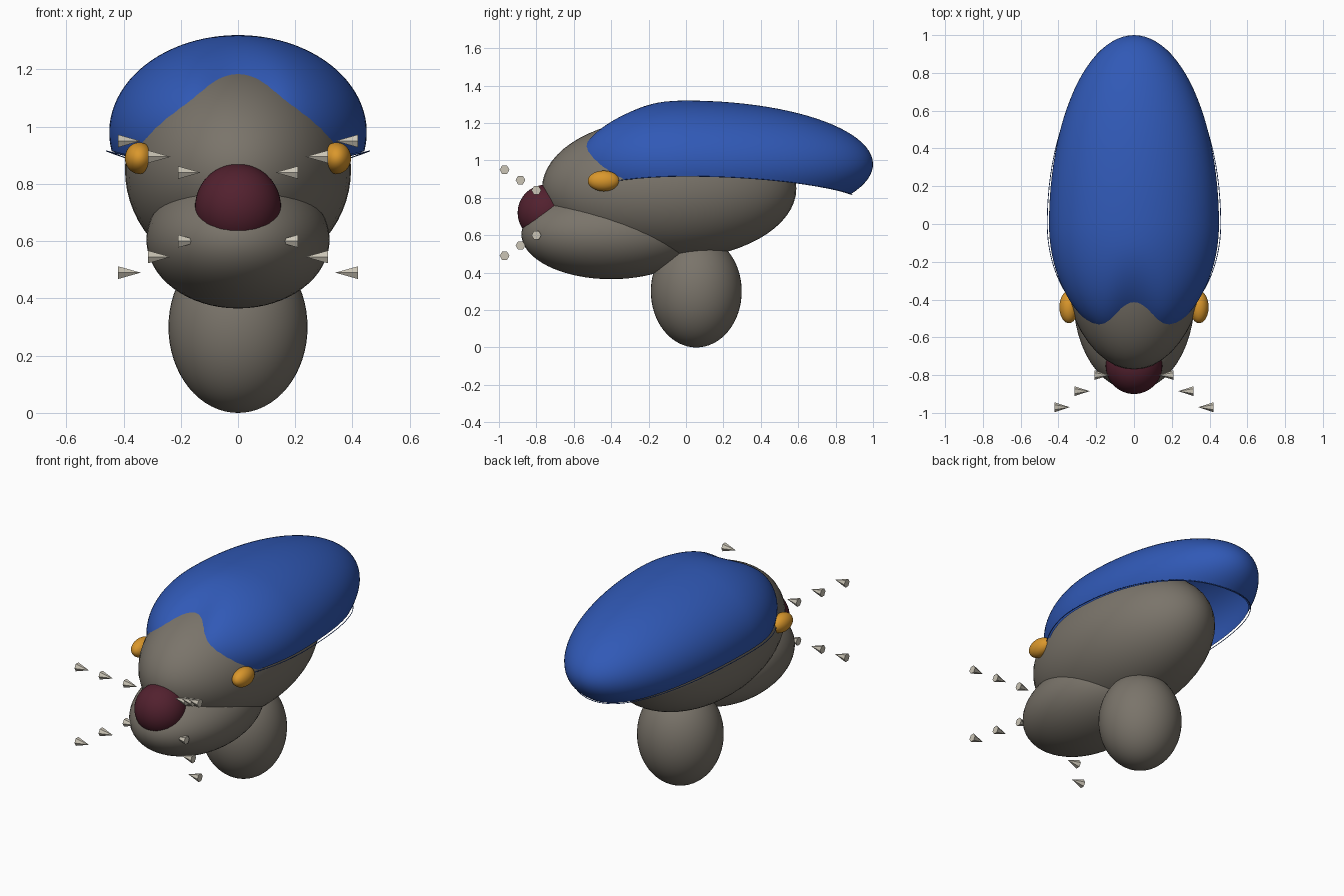
import bpy, bmesh
from math import sin, cos, pi, exp, acos, radians

cube = bpy.data.objects.get("Cube")
if cube:
    bpy.data.objects.remove(cube, do_unlink=True)


def material(name, rgb):
    m = bpy.data.materials.new(name)
    m.use_nodes = True
    m.diffuse_color = (*rgb, 1)
    m.node_tree.nodes["Principled BSDF"].inputs["Base Color"].default_value = (*rgb, 1)
    return m


GREY = material("warm grey", (0.195, 0.175, 0.145))
BLUE = material("royal blue", (0.03, 0.1, 0.47))
MAROON = material("dark maroon", (0.085, 0.015, 0.028))
AMBER = material("amber", (0.7, 0.31, 0.025))
IVORY = material("ivory", (0.6, 0.56, 0.47))


def ellipsoid(name, centre, radii, mat):
    bpy.ops.mesh.primitive_uv_sphere_add(segments=48, ring_count=32, location=centre)
    o = bpy.context.object
    o.name, o.scale = name, radii
    o.data.materials.append(mat)
    bpy.ops.object.shade_smooth()
    return o


# Body, head, muzzle and nose
ellipsoid("body", (0, 0.055, 0.3), (0.243, 0.243, 0.3), GREY)
ellipsoid("head", (0, -0.09, 0.85), (0.395, 0.68, 0.38), GREY)
ellipsoid("muzzle", (0, -0.4, 0.605), (0.32, 0.48, 0.24), GREY)
ellipsoid("nose", (0, -0.75, 0.72), (0.15, 0.15, 0.15), MAROON)

# Eyes and tapered whiskers, mirrored
for side, label in ((1, "left"), (-1, "right")):
    ellipsoid(label + "_eye", (side * 0.345, -0.44, 0.89), (0.05, 0.085, 0.055), AMBER)
    for i in range(3):
        for row, slope in ((0.84, 0.055), (0.6, -0.055)):
            bpy.ops.mesh.primitive_cone_add(
                vertices=6, radius1=0.026, radius2=0, depth=0.08,
                location=(side * (0.17 + 0.105 * i), -0.8 - 0.085 * i, row + slope * i),
                rotation=(0, radians(-90 * side), 0))
            o = bpy.context.object
            o.name = label + ("_upper" if slope > 0 else "_lower") + "_whisker"
            o.data.materials.append(IVORY)

# Swept-back cap: an open dome, longer behind, ending at a curved rim
WIDTH, HEIGHT, MID = 0.45, 0.34, 0.98
COLS, ROWS = 96, 32


def cap_point(a, t):
    reach = 1.0 if cos(a) > 0 else 0.62
    y_rim = 0.9 * reach * cos(a)
    z_rim = 0.915 - (0.12 if y_rim > 0 else 0.2) * y_rim ** 2
    lat = t * acos((z_rim - MID) / HEIGHT)
    x, y = WIDTH * sin(lat) * sin(a), reach * sin(lat) * cos(a)
    dip = 0.5 * max(0, -y - 0.1) ** 2 * exp(-(x / 0.12) ** 2)
    return x, y, MID + HEIGHT * cos(lat) - dip


bm = bmesh.new()
pole = bm.verts.new(cap_point(0, 0))
rings = [[bm.verts.new(cap_point(2 * pi * c / COLS, r / ROWS)) for c in range(COLS)]
         for r in range(1, ROWS + 1)]
for c in range(COLS):
    n = (c + 1) % COLS
    bm.faces.new((pole, rings[0][n], rings[0][c]))
    for up, low in zip(rings, rings[1:]):
        bm.faces.new((up[c], up[n], low[n], low[c]))
for f in bm.faces:
    f.smooth = True
    f.normal_update()
if sum(f.normal.z for f in bm.faces) < 0:
    bmesh.ops.reverse_faces(bm, faces=bm.faces[:])
mesh = bpy.data.meshes.new("cap")
bm.to_mesh(mesh)
bm.free()
mesh.materials.append(BLUE)
bpy.context.collection.objects.link(bpy.data.objects.new("cap", mesh))

# Fine trim wire just outside the rim
curve = bpy.data.curves.new("cap_trim", "CURVE")
curve.dimensions, curve.bevel_depth, curve.bevel_resolution = "3D", 0.002, 1
spline = curve.splines.new("POLY")
spline.points.add(COLS - 1)
spline.use_cyclic_u = True
for c, p in enumerate(spline.points):
    x, y, z = cap_point(2 * pi * c / COLS, 1)
    p.co = (x * 1.04, y * 1.01, z, 1)
curve.materials.append(BLUE)
bpy.context.collection.objects.link(bpy.data.objects.new("cap_trim", curve))
